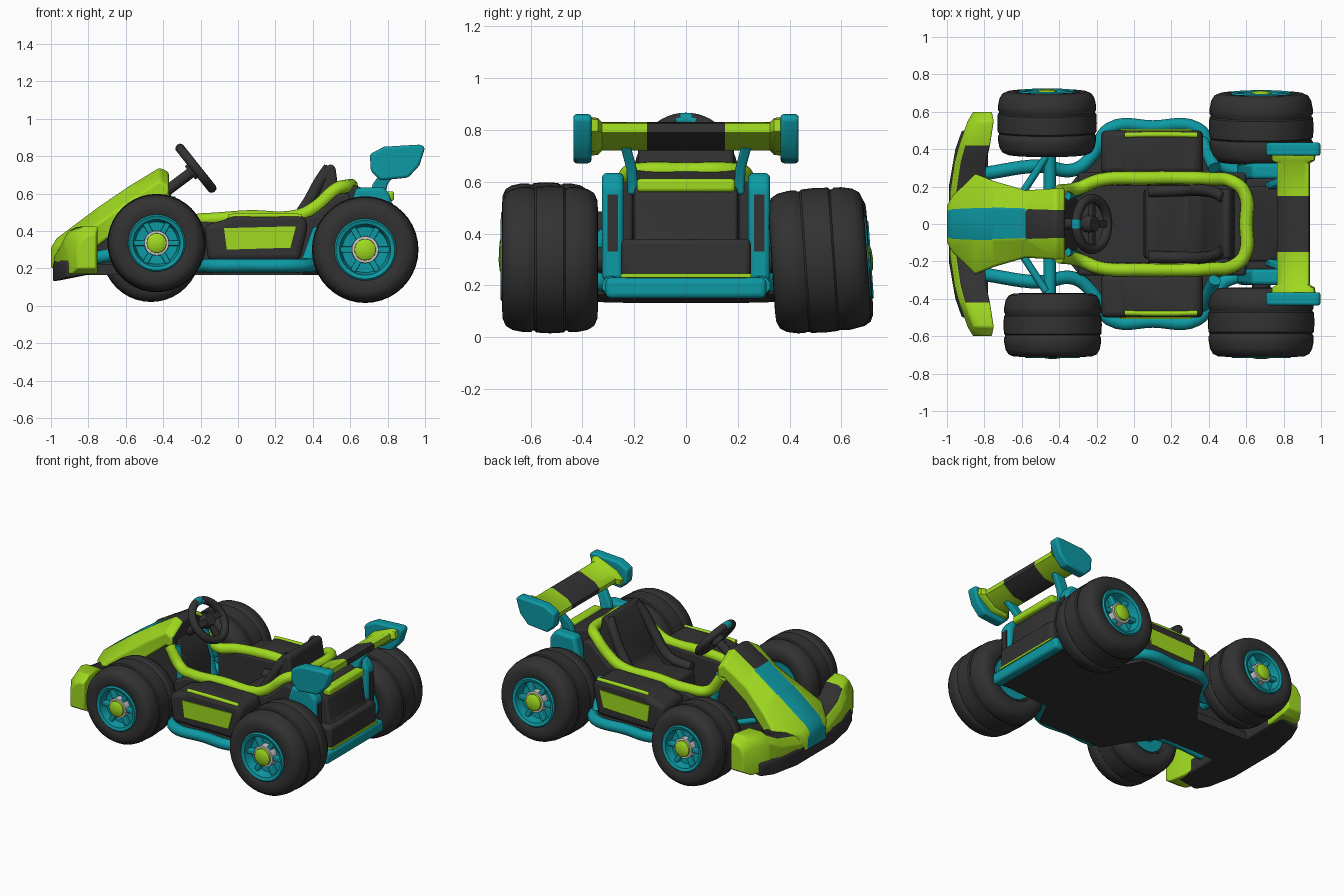
import bpy, bmesh, math
from mathutils import Matrix

if "Cube" in bpy.data.objects:
    bpy.data.objects.remove(bpy.data.objects["Cube"])


def colour(name, rgb):
    m = bpy.data.materials.new(name)
    m.diffuse_color = (*rgb, 1)
    m.use_nodes = True
    m.node_tree.nodes["Principled BSDF"].inputs["Base Color"].default_value = m.diffuse_color
    return m


DARK = colour("dark grey", (0.032, 0.032, 0.033))
TEAL = colour("teal", (0.004, 0.32, 0.37))
LIME = colour("lime", (0.35, 0.70, 0.014))
PALE = colour("pale grey", (0.6, 0.6, 0.6))


def smooth(ob):
    bpy.ops.object.select_all(action='DESELECT')
    ob.select_set(True)
    bpy.context.view_layer.objects.active = ob
    bpy.ops.object.shade_smooth_by_angle(angle=math.radians(38))


def build(name, verts, faces, mats, rule=None, bevel=0, mirror=False, mat=None):
    bm = bmesh.new()
    vs = [bm.verts.new(v) for v in verts]
    for f in faces:
        bm.faces.new([vs[i] for i in f])
    bm.normal_update()
    if rule:
        for f in bm.faces:
            f.material_index = rule(f.calc_center_median())
    if mat:
        bm.transform(mat)
    bmesh.ops.recalc_face_normals(bm, faces=bm.faces)
    me = bpy.data.meshes.new(name)
    for m in mats:
        me.materials.append(m)
    bm.to_mesh(me)
    bm.free()
    ob = bpy.data.objects.new(name, me)
    bpy.context.collection.objects.link(ob)
    smooth(ob)
    if bevel:
        b = ob.modifiers.new("bevel", 'BEVEL')
        b.width, b.segments, b.limit_method = bevel, 3, 'ANGLE'
    if mirror:
        ob.modifiers.new("mirror", 'MIRROR').use_axis = (False, True, False)


def loft(name, rings, mats, closed=False, **kw):
    n, k = len(rings[0]), len(rings)
    faces = [(i * n + j, i * n + (j + 1) % n, (i + 1) % k * n + (j + 1) % n, (i + 1) % k * n + j)
             for i in range(k if closed else k - 1) for j in range(n)]
    if not closed:
        faces += [tuple(range(n)), tuple(range((k - 1) * n, k * n))]
    build(name, [v for r in rings for v in r], faces, mats, **kw)


def prism(name, outline, y0, y1, m, **kw):
    loft(name, [[(x, y, z) for x, z in outline] for y in (y0, y1)], [m], **kw)


def box(name, lo, hi, m, **kw):
    prism(name, [(lo[0], lo[2]), (hi[0], lo[2]), (hi[0], hi[2]), (lo[0], hi[2])], lo[1], hi[1], m, **kw)


def lathe(name, prof, mats, mat, n=40, **kw):
    ring = [(math.cos(2 * math.pi * i / n), math.sin(2 * math.pi * i / n)) for i in range(n)]
    loft(name, [[(r * c, r * s, h) for c, s in ring] for r, h in prof], mats, mat=mat, **kw)


def tube(name, pts, r, m, mirror=False):
    cu = bpy.data.curves.new(name, 'CURVE')
    cu.dimensions, cu.bevel_depth, cu.bevel_resolution, cu.use_fill_caps = '3D', r, 3, True
    sp = cu.splines.new('BEZIER')
    sp.bezier_points.add(len(pts) - 1)
    sp.resolution_u = 6
    for b, p in zip(sp.bezier_points, pts):
        b.co = p
        b.handle_left_type = b.handle_right_type = 'AUTO'
    cu.materials.append(m)
    ob = bpy.data.objects.new(name, cu)
    bpy.context.collection.objects.link(ob)
    bpy.ops.object.select_all(action='DESELECT')
    ob.select_set(True)
    bpy.context.view_layer.objects.active = ob
    bpy.ops.object.convert(target='MESH')
    ob = bpy.context.view_layer.objects.active
    smooth(ob)
    if mirror:
        ob.modifiers.new("mirror", 'MIRROR').use_axis = (False, True, False)


def flip(pts):
    return [(x, -y, z) for x, y, z in reversed(pts)]


# Wheels: grooved tyre, dished rim, spokes, hub and cap
def wheel(tag, x, y, z, R, w, tilt):
    s = 1 if y > 0 else -1
    M = (Matrix.Translation((x, y, z)) @ Matrix.Rotation(math.radians(tilt), 4, 'X')
         @ Matrix.Diagonal((1, s, 1, 1)) @ Matrix.Rotation(-math.pi / 2, 4, 'X'))
    half = [(.54, .8), (.57, .95), (.66, 1), (.8, .99), (.9, .92), (.955, .78), (.985, .55),
            (.985, .4), (.965, .36), (.965, .32), (.99, .28), (1, 0)]
    prof = [(r * R, -h * w) for r, h in half] + [(r * R, h * w) for r, h in half[-2::-1]]
    prof[-1] = (.54 * R, .5 * w)
    lathe(tag + "_tyre", prof, [DARK], M)
    lathe(tag + "_rim", [(.58 * R, .5 * w), (.58 * R, .98 * w), (.55 * R, 1.03 * w), (.48 * R, .99 * w),
                         (.43 * R, .68 * w), (.1 * R, .66 * w)], [TEAL], M)
    lathe(tag + "_inner_rim", [(.5 * R, -.7 * w), (.5 * R, -.86 * w), (.15 * R, -.86 * w)], [TEAL], M)
    for i in range(6):
        A = M @ Matrix.Rotation(i * math.pi / 3, 4, 'Z')
        box(tag + "_spoke", (.1 * R, -.055 * R, .6 * w), (.47 * R, .055 * R, .87 * w), TEAL, mat=A, bevel=.006)
    lathe(tag + "_hub", [(.26 * R, .6 * w), (.25 * R, .92 * w), (.1 * R, .94 * w)], [PALE], M, n=20)
    lathe(tag + "_cap", [(.205 * R, .9 * w), (.2 * R, 1.0 * w), (.15 * R, 1.05 * w), (.03 * R, 1.07 * w)],
          [LIME], M, n=20)


wheel("front_right_wheel", -.435, -.54, .335, .263, .17, 0)
wheel("front_left_wheel", -.465, .54, .288, .266, .17, 4)
wheel("rear_right_wheel", .68, -.525, .30, .285, .185, 0)
wheel("rear_left_wheel", .68, .515, .297, .28, .185, 4)

# Floor pan and teal frame rail
side = [(-.92, .16), (-.38, .16), (-.24, .34), (-.14, .5), (.35, .5), (.44, .32), (.86, .29)]
plan = side + [(x, -y) for x, y in reversed(side)]
loft("floor_pan", [[(x, y, z) for x, y in plan] for z in (.165, .22)], [DARK])
rail = [(-.8, .27, .25), (-.5, .31, .29), (-.32, .29, .24), (-.22, .37, .215), (-.13, .51, .215),
        (.1, .52, .215), (.34, .51, .215), (.43, .38, .215), (.5, .3, .21), (.85, .29, .2)]
tube("frame_rail", rail, .036, TEAL, mirror=True)
box("rear_bumper", (.83, -.31, .15), (.9, .31, .23), TEAL, bevel=.02)

# Axles and struts
tube("front_axle", [(-.45, .1, .3), (-.45, .44, .31)], .034, TEAL, mirror=True)
tube("front_arm", [(-.62, .13, .32), (-.47, .36, .33)], .02, TEAL, mirror=True)
tube("rear_axle", [(.68, .2, .3), (.68, .4, .3)], .05, DARK, mirror=True)
tube("pod_strut", [(.37, .44, .23), (.43, .3, .4)], .035, TEAL, mirror=True)
tube("column_strut", [(-.3, .17, .24), (-.36, .15, .58)], .025, TEAL, mirror=True)

# Nose: centre stripe on top, lime flanks, dark core below
rows = [(-1.0, .07, .10, .31, .28, .2), (-.97, .08, .15, .36, .32, .2), (-.85, .085, .27, .45, .36, .22),
        (-.75, .085, .23, .525, .44, .32), (-.58, .08, .18, .64, .56, .45), (-.42, .075, .19, .738, .67, .58),
        (-.37, .075, .19, .715, .64, .57)]
loft("nose", [[(x, -w, b), (x, -w, m), (x, -s, t), (x, s, t), (x, w, m), (x, w, b)] for x, s, w, t, m, b in rows],
     [LIME, TEAL, DARK], bevel=.012,
     rule=lambda c: 0 if abs(c.y) > .02 else 1 if c.x < -.58 and c.z > .26 + .72 * (c.x + 1) else 2)
prism("nose_core", [(-.95, .17), (-.3, .17), (-.3, .42), (-.36, .6), (-.42, .66), (-.9, .34)], -.14, .14, DARK, bevel=.02)

# Front wing: lime tips and brow, dark upper patches, dark lip
half = [(.6, -.86, -.76, .2, .38), (.55, -.89, -.75, .17, .425), (.42, -.935, -.77, .17, .42),
        (.33, -.96, -.79, .19, .37), (.16, -.985, -.8, .2, .33)]
half = half + [(-y, *r) for y, *r in reversed(half)]
loft("front_wing", [[(f, y, b), (f, y, t - .07), (f + .03, y, t - .02), (f + .07, y, t), (k, y, t), (k, y, b)]
                    for y, f, k, b, t in half], [LIME, DARK], bevel=.008,
     rule=lambda c: int(.16 < abs(c.y) < .38 and c.x > -.93 and c.z > .3))
lip = [(.5, -.92, .15), (.4, -.955, .135), (.2, -.99, .13)]
lip = lip + [(-y, x, z) for y, x, z in reversed(lip)]
loft("front_lip", [[(x, y, z), (x, y, .225), (x + .03, y, .265), (-.78, y, .265), (-.78, y, .17)] for y, x, z in lip],
     [DARK], bevel=.01)

# Cockpit walls and lime surround
prism("cockpit_wall", [(-.3, .2), (.6, .2), (.6, .6), (.54, .6), (.4, .48), (-.2, .45), (-.3, .4)], .205, .275, DARK,
      bevel=.015, mirror=True)
surround = [(-.4, .175, .58), (-.3, .19, .46), (-.18, .235, .46), (.05, .245, .475), (.32, .245, .48),
            (.42, .24, .53), (.53, .225, .625), (.59, .17, .64)]
tube("cockpit_surround", surround + [(.6, 0, .64)] + flip(surround), .036, LIME)

# Side pods with painted panels
prism("side_pod", [(-.16, .24), (-.18, .43), (-.07, .46), (-.03, .485), (.35, .485), (.375, .43), (.33, .24)],
      .27, .5, DARK, bevel=.03, mirror=True)
prism("side_panel", [(-.06, .3), (-.075, .415), (.31, .425), (.28, .31)], .498, .507, LIME, mirror=True)
tube("side_trim", [(-.05, .475, .478), (.15, .478, .482), (.34, .475, .478)], .014, LIME, mirror=True)

# Seat: shell with bolsters
prism("seat", [(.05, .24), (.06, .36), (.1, .38), (.28, .35), (.36, .42), (.46, .73), (.49, .76), (.52, .745),
               (.54, .6), (.54, .24)], -.185, .185, DARK, bevel=.025)
tube("seat_bolster", [(.08, .175, .38), (.26, .18, .41), (.36, .18, .53), (.44, .165, .67), (.485, .14, .735)],
     .032, DARK, mirror=True)

# Rear body with lime trims
prism("rear_body", [(.5, .2), (.86, .2), (.87, .36), (.84, .39), (.82, .54), (.77, .6), (.6, .65), (.5, .6)],
      -.2, .2, DARK, bevel=.015)
box("rear_lower_panel", (.6, -.25, .22), (.885, .25, .38), DARK, bevel=.02)
box("rear_trim", (.77, -.19, .56), (.835, .19, .612), LIME, bevel=.015)
box("rear_low_trim", (.86, -.25, .23), (.893, .25, .245), LIME)
prism("rear_bracket", [(.55, .22), (.82, .22), (.82, .58), (.78, .635), (.63, .63), (.58, .45)], .24, .325, TEAL,
      bevel=.02, mirror=True)
box("bracket_slot", (.815, .262, .33), (.825, .303, .55), DARK, mirror=True)

# Rear wing on two supports
loft("wing_support", [[(x, y, z), (x + .08, y, z), (x + .08, y + .04, z), (x, y + .04, z)]
                      for x, y, z in [(.7, .185, .55), (.72, .19, .65), (.8, .22, .76)]], [TEAL], bevel=.01, mirror=True)
aero = [(.77, .72), (.765, .75), (.8, .785), (.91, .83), (.935, .825), (.94, .79), (.86, .73)]
span = [(-.375, 1.35), (-.34, 1.3), (-.325, 1), (-.15, 1), (.15, 1), (.325, 1), (.34, 1.3), (.375, 1.35)]
loft("rear_wing", [[(.85 + (x - .85) * k, y, .775 + (z - .775) * k) for x, z in aero] for y, k in span],
     [LIME, DARK], rule=lambda c: int(abs(c.y) < .1))
prism("wing_endplate", [(.71, .72), (.705, .81), (.78, .85), (.98, .862), (1, .845), (.97, .75), (.91, .685), (.76, .67)],
      .365, .435, TEAL, bevel=.02, mirror=True)

# Steering wheel and column
S = Matrix.Translation((-.225, 0, .735)) @ Matrix.Rotation(math.radians(51.5), 4, 'Y')
grip = [(.135 + .026 * math.cos(a * math.pi / 5), .026 * math.sin(a * math.pi / 5)) for a in range(10)]
lathe("steering_wheel", grip, [DARK, TEAL], S, closed=True, rule=lambda c: int(c.x < 0 and abs(c.y) < .03))
for a in (90, 270, 0):
    box("steering_spoke", (0, -.02, -.012), (.13, .02, .012), DARK, bevel=.006,
        mat=S @ Matrix.Rotation(math.radians(a), 4, 'Z'))
lathe("steering_hub", [(.045, -.04), (.05, 0), (.04, .02)], [DARK], S, n=20)
tube("steering_column", [(-.24, 0, .72), (-.4, 0, .6)], .03, DARK)
